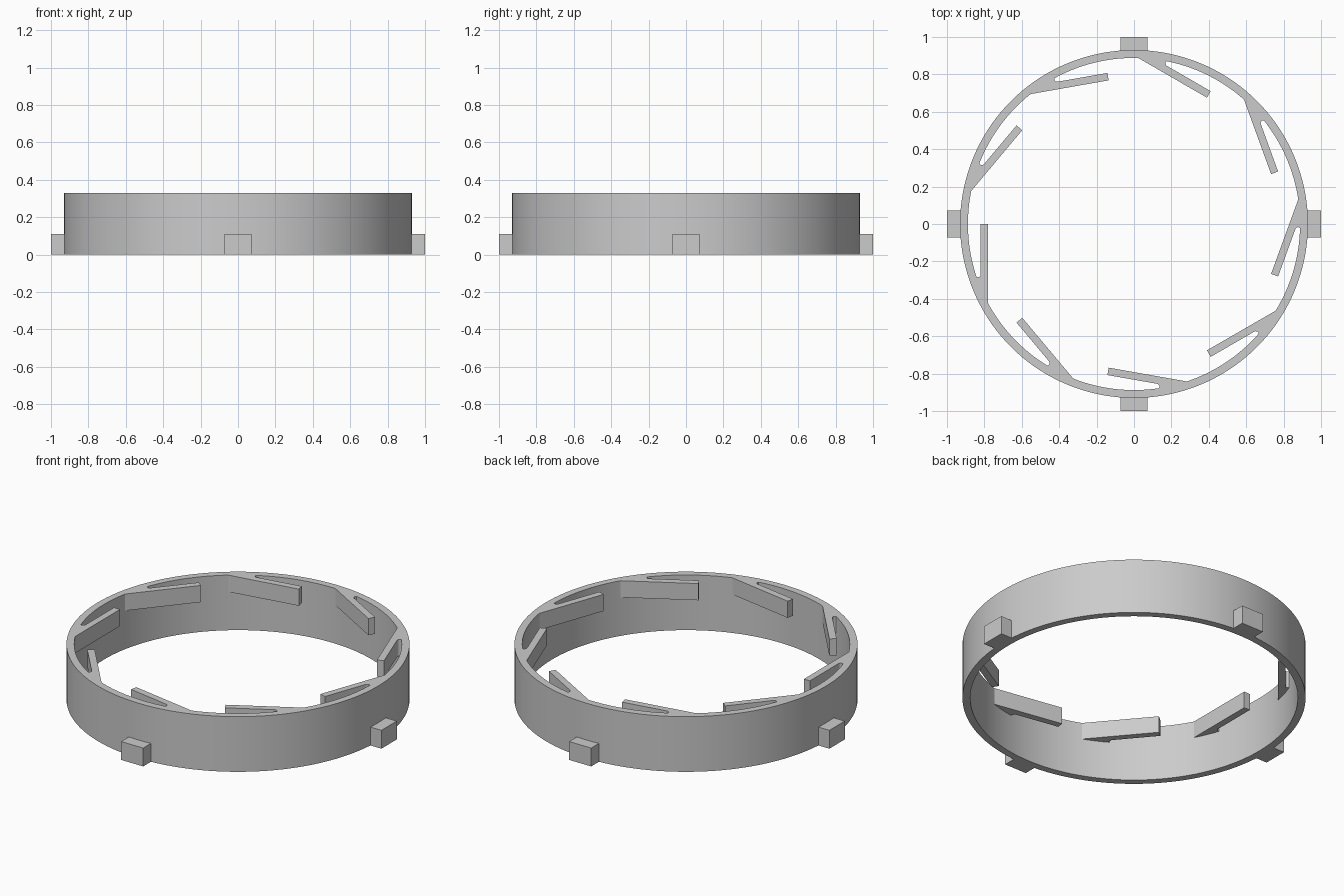
import bpy, bmesh
from math import sin, cos, acos, asin, pi, radians
from mathutils import Matrix

cube = bpy.data.objects.get("Cube")
if cube:
    bpy.data.objects.remove(cube, do_unlink=True)

OUTER, INNER, HEIGHT = 0.93, 0.888, 0.33
ARM_BOTTOM = 0.23
SEGMENTS = 144

grey = bpy.data.materials.new("light grey plastic")
grey.use_nodes = True
colour = (0.6, 0.6, 0.6, 1)
grey.diffuse_color = colour
grey.node_tree.nodes["Principled BSDF"].inputs["Base Color"].default_value = colour


def make_object(name, mesh, turn=0):
    obj = bpy.data.objects.new(name, mesh)
    obj.rotation_euler.z = turn
    bpy.context.collection.objects.link(obj)
    return obj


def finish(bm, name):
    bmesh.ops.recalc_face_normals(bm, faces=bm.faces)
    mesh = bpy.data.meshes.new(name)
    bm.to_mesh(mesh)
    bm.free()
    mesh.materials.append(grey)
    return mesh


def prism(name, outline, low, high):
    """Extrude a flat outline between two heights."""
    bm = bmesh.new()
    base = bm.faces.new([bm.verts.new((x, y, low)) for x, y in outline])
    top = bmesh.ops.extrude_face_region(bm, geom=[base], use_keep_orig=True)["geom"]
    verts = [v for v in top if isinstance(v, bmesh.types.BMVert)]
    bmesh.ops.translate(bm, verts=verts, vec=(0, 0, high - low))
    return finish(bm, name)


# Ring band: a rectangular section spun around z
bm = bmesh.new()
section = [bm.verts.new((r, 0, z)) for r, z in
           ((INNER, 0), (OUTER, 0), (OUTER, HEIGHT), (INNER, HEIGHT))]
edges = [bm.edges.new((section[i], section[(i + 1) % 4])) for i in range(4)]
bmesh.ops.spin(bm, geom=section + edges, cent=(0, 0, 0), axis=(0, 0, 1),
               angle=2 * pi, steps=SEGMENTS, use_merge=True)
bmesh.ops.remove_doubles(bm, verts=bm.verts, dist=0.0001)
ring = make_object("ring_band", finish(bm, "ring_band"))

# Spring arm: straight finger whose root merges into the ring past a round slot end
face_x, back_x, slot_y = -0.78, -0.82, -0.27
root_r = INNER + 0.004
start, end = asin(-slot_y / root_r), acos(-face_x / root_r)
slot_r = (root_r * cos(start) + back_x) / 2
outline = [(face_x, 0), (back_x, 0)]
for i in range(9):
    a = pi * i / 8
    outline.append((back_x - slot_r + slot_r * cos(a), slot_y - slot_r * sin(a)))
for i in range(1, 9):
    a = start + (end - start) * i / 8
    outline.append((-root_r * cos(a), -root_r * sin(a)))
arm_mesh = prism("spring_arm", outline, ARM_BOTTOM, HEIGHT)
arms = [make_object(f"spring_arm_{i + 1}", arm_mesh, radians(40 * i)) for i in range(9)]

# Four locating tabs around the foot of the ring
half = 0.073
tab_mesh = prism("locating_tab", [(0.925, -half), (1, -half), (1, half), (0.925, half)], 0, 0.11)
for i, side in enumerate(("left", "back", "right", "front")):
    make_object(f"{side}_tab", tab_mesh, i * pi / 2)

# Smooth the curved walls, keep the rims sharp
bpy.ops.object.select_all(action="DESELECT")
for obj in (ring, arms[0]):
    obj.select_set(True)
bpy.context.view_layer.objects.active = ring
bpy.ops.object.shade_smooth_by_angle(angle=radians(30))
